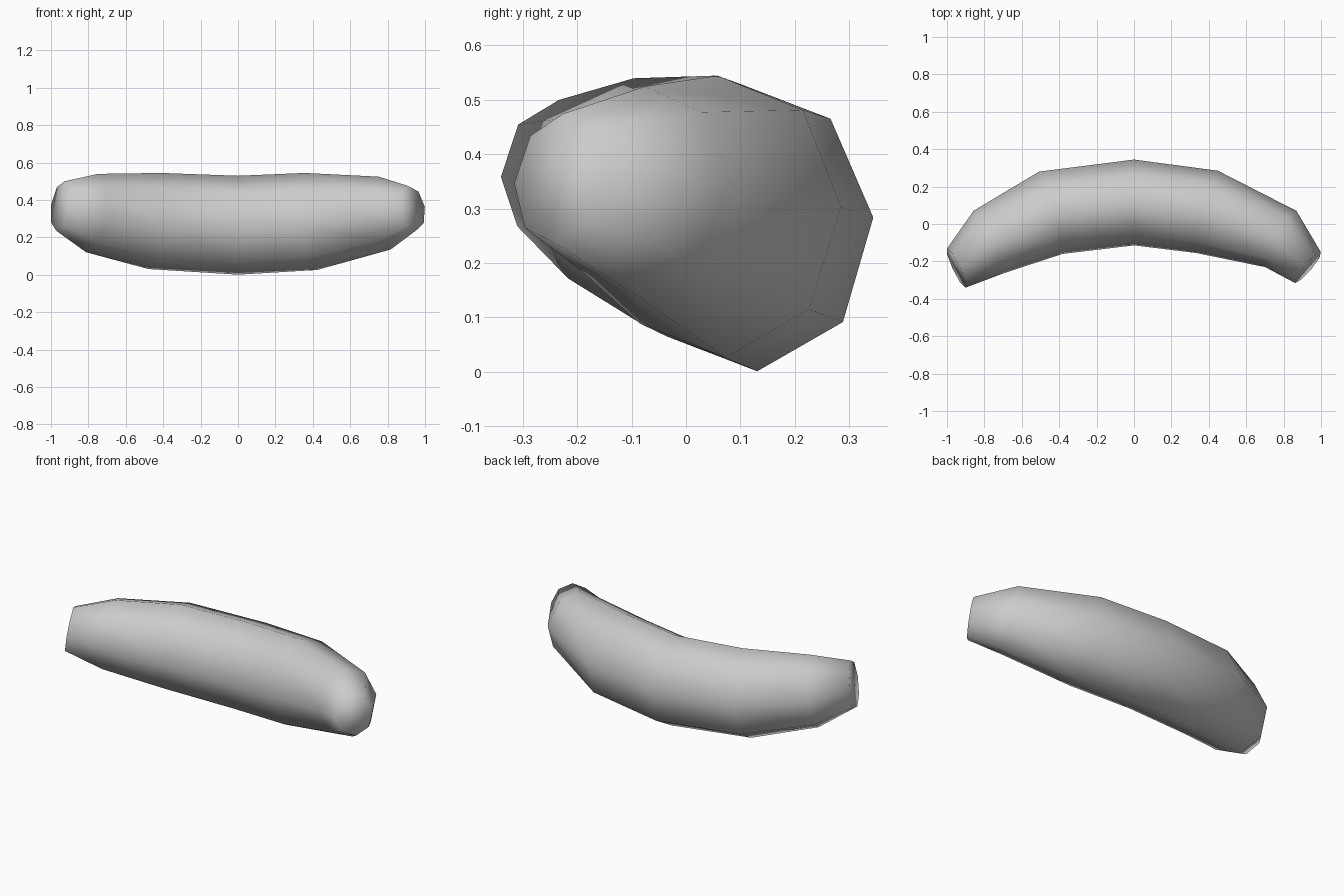
import bpy, bmesh, math
from mathutils import Vector

if "Cube" in bpy.data.objects:
    bpy.data.objects.remove(bpy.data.objects["Cube"], do_unlink=True)

SIDES = 8
PHASE = math.radians(4)

# One flat grey
grey = bpy.data.materials.new("plain grey")
grey.use_nodes = True
colour = (0.6, 0.6, 0.6, 1)
grey.diffuse_color = colour
grey.node_tree.nodes["Principled BSDF"].inputs["Base Color"].default_value = colour

# Cross-sections: outer xy, inner xy, (bottom, top), lean of the lower half along the body
sections = [
    ((-1.0, -0.13), (-0.90, -0.34), (0.235, 0.50), -0.02),
    ((-0.86, 0.07), (-0.70, -0.265), (0.12, 0.54), -0.03),
    ((-0.51, 0.28), (-0.38, -0.16), (0.03, 0.545), -0.03),
    ((0.0, 0.345), (0.0, -0.115), (0.0, 0.53), 0.0),
    ((0.45, 0.285), (0.33, -0.155), (0.025, 0.545), 0.03),
    ((0.87, 0.07), (0.70, -0.23), (0.135, 0.525), 0.03),
    ((1.0, -0.15), (0.86, -0.315), (0.235, 0.475), 0.02),
]

bm = bmesh.new()


def add_ring(outer, inner, heights, lean):
    """Eight-sided upright ring across the body."""
    outer, inner = Vector((*outer, 0)), Vector((*inner, 0))
    low, high = heights
    centre = (outer + inner) / 2 + Vector((0, 0, (low + high) / 2))
    across = (outer - inner) / 2
    up = Vector((0, 0, (high - low) / 2))
    along = across.cross(up).normalized()
    ring = []
    for i in range(SIDES):
        a = PHASE + math.tau * i / SIDES
        c, s = math.cos(a), math.sin(a)
        ring.append(bm.verts.new(centre + across * c + up * s - along * lean * s))
    return ring


# Curved body, closed by a flat cap at each end
rings = [add_ring(*section) for section in sections]
for first, second in zip(rings, rings[1:]):
    for i in range(SIDES):
        j = (i + 1) % SIDES
        bm.faces.new((first[i], first[j], second[j], second[i]))
bm.faces.new(rings[0])
bm.faces.new(rings[-1])
bmesh.ops.recalc_face_normals(bm, faces=bm.faces)
for face in bm.faces:
    face.smooth = True

mesh = bpy.data.meshes.new("curved_body")
bm.to_mesh(mesh)
bm.free()
mesh.materials.append(grey)
body = bpy.data.objects.new("curved_body", mesh)
bpy.context.collection.objects.link(body)
